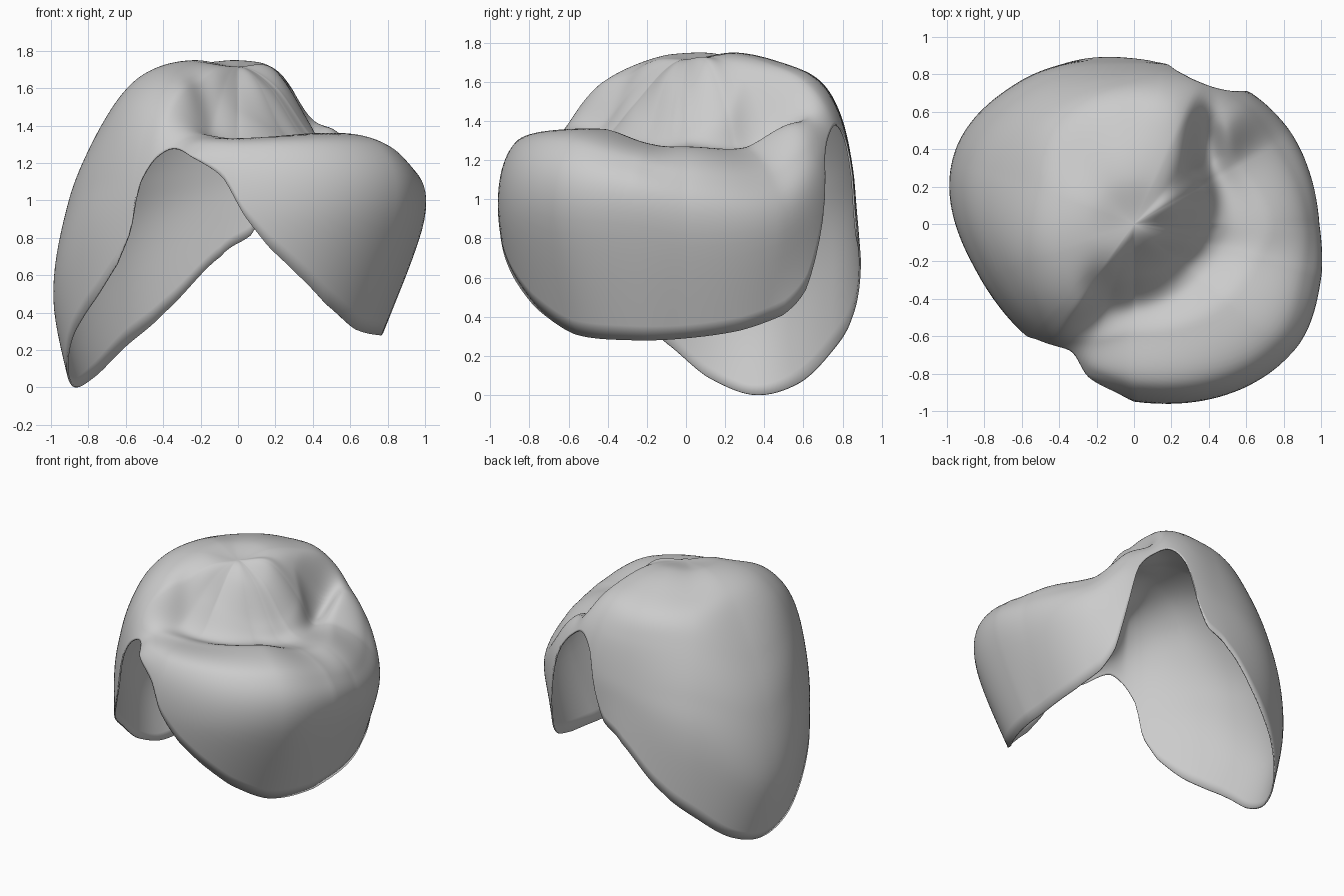
import bpy, bmesh, math
from math import radians, cos, sin, exp

default = bpy.data.objects.get("Cube")
if default:
    bpy.data.objects.remove(default, do_unlink=True)

COLUMNS, ROWS = 240, 64
CROWN_Z = 1.715

# Radius and height from crown to hem, one profile for each angle from +x
ANGLES = [0, 30, 48, 65, 95, 130, 160, 200, 235, 252, 270, 320, 345]
BACK_PROFILES = [
    [(.2, 1.61), (.38, 1.36), (.5, 1.27), (.74, 1.26), (.93, 1.12), (.98, .85), (.74, .2)],
    [(.22, 1.70), (.41, 1.46), (.51, 1.27), (.66, 1.26), (.87, 1.12), (.97, .85), (.79, .2)],
    [(.22, 1.72), (.39, 1.62), (.55, 1.38), (.73, 1.40), (.87, 1.26), (.94, .95), (.9, .2)],
    [(.25, 1.74), (.48, 1.69), (.67, 1.60), (.81, 1.44), (.88, 1.2), (.89, .9), (.86, .2)],
    [(.25, 1.75), (.48, 1.70), (.68, 1.60), (.78, 1.43), (.85, 1.15), (.88, .9), (.92, .4)],
    [(.25, 1.74), (.48, 1.68), (.66, 1.59), (.78, 1.42), (.91, 1.1), (.98, .7), (.94, -.06)],
    [(.25, 1.75), (.45, 1.70), (.61, 1.58), (.8, 1.30), (.95, .95), (1.03, .45), (.92, -.06)],
]
FRONT_PROFILES = [
    [(.25, 1.74), (.47, 1.69), (.63, 1.56), (.74, 1.36), (.82, 1.1), (.87, .75), (.85, .1)],
    [(.2, 1.71), (.45, 1.64), (.62, 1.52), (.74, 1.35), (.81, 1.1), (.83, .8), (.82, .3)],
    [(.14, 1.68), (.33, 1.54), (.5, 1.38), (.66, 1.35), (.81, 1.28), (.87, 1.1), (.85, .5)],
    [(.11, 1.66), (.27, 1.48), (.43, 1.31), (.6, 1.33), (.86, 1.29), (.95, .95), (.86, .3)],
    [(.14, 1.63), (.3, 1.37), (.43, 1.28), (.66, 1.36), (.99, 1.29), (1.08, .94), (.8, .2)],
    [(.17, 1.61), (.34, 1.36), (.46, 1.26), (.7, 1.28), (.95, 1.19), (1.03, .92), (.76, .2)],
]
PROFILES = BACK_PROFILES + FRONT_PROFILES

# Hem height by angle: two long flaps with an arched gap on either side
HEM = [(0, .29), (20, .33), (35, .41), (42, .54), (47, .82), (52, 1.18), (60, 1.34),
       (68, 1.38), (75, 1.28), (80, 1.0), (85, .82), (96, .7), (115, .4), (129, .22),
       (143, .06), (158, 0), (173, .09), (186, .26), (197, .38), (208, .5), (219, .66),
       (226, .84), (229, 1.08), (235, 1.22), (243, 1.28), (255, 1.22), (265, 1.12),
       (272, .92), (280, .75), (290, .6), (302, .44), (318, .31), (340, .28), (360, .29)]

# Soft dents: x, y, width x, width y, depth
DENTS = [(.4, .46, .07, .18, .07), (-.17, -.36, .09, .12, .06)]


def spline(a, b, c, d, t):
    return b + .5 * t * (c - a + t * (2*a - 5*b + 4*c - d + t * (3*(b - c) + d - a)))


def spline_pair(p, t):
    return tuple(spline(*(q[i] for q in p), t) for i in (0, 1))


def hem_height(angle):
    """Rounded hem line through the listed heights."""
    count = len(HEM) - 1
    for k in range(count):
        (a, _), (b, _) = HEM[k], HEM[k + 1]
        if angle <= b:
            near = [HEM[(k + i) % count][1] for i in (-1, 0, 1, 2)]
            return max(spline(*near, (angle - a) / (b - a)), 0)


def column_profile(angle):
    """Blend the neighbouring profiles and put the crown centre first."""
    count = len(ANGLES)
    k = max(i for i in range(count) if ANGLES[i] <= angle)
    after = ANGLES[k + 1] if k + 1 < count else 360
    t = (angle - ANGLES[k]) / (after - ANGLES[k])
    near = [PROFILES[(k + i) % count] for i in (-1, 0, 1, 2)]
    return [(0, CROWN_Z)] + [spline_pair(p, t) for p in zip(*near)]


def along(points, u):
    last = len(points) - 1
    k = min(int(u), last - 1)
    p = [points[min(max(i, 0), last)] for i in (k - 1, k, k + 1, k + 2)]
    if k == 0:
        p[0] = (-points[1][0], points[1][1])
    return spline_pair(p, u - k)


def hem_parameter(points, height):
    low, high = 3.0, len(points) - 1.0
    for _ in range(24):
        mid = (low + high) / 2
        if along(points, mid)[1] > height:
            low = mid
        else:
            high = mid
    return low


def dented(x, y, z):
    fade = min(max((z - 1.15) / .15, 0), 1)
    for cx, cy, wx, wy, depth in DENTS:
        z -= fade * depth * exp(-((x - cx) / wx)**2 - ((y - cy) / wy)**2)
    return x, y, z


# Hat shell swept around the crown
bm = bmesh.new()
centre = bm.verts.new(dented(0, 0, CROWN_Z))
rings = []
for c in range(COLUMNS):
    angle = 360 * c / COLUMNS
    points = column_profile(angle)
    end = hem_parameter(points, hem_height(angle))
    column = []
    for row in range(1, ROWS + 1):
        r, z = along(points, end * row / ROWS)
        column.append(bm.verts.new(dented(r * cos(radians(angle)), r * sin(radians(angle)), z)))
    rings.append(column)
for c, left in enumerate(rings):
    right = rings[(c + 1) % COLUMNS]
    bm.faces.new((centre, left[0], right[0]))
    for i in range(ROWS - 1):
        bm.faces.new((left[i], left[i + 1], right[i + 1], right[i]))

mesh = bpy.data.meshes.new("hat_shell")
bm.to_mesh(mesh)
bm.free()
hat = bpy.data.objects.new("hat_shell", mesh)
bpy.context.collection.objects.link(hat)

# Thin cloth thickness, grown inward
cloth = hat.modifiers.new("cloth_thickness", "SOLIDIFY")
cloth.thickness = .01
cloth.offset = -1

# Plain grey cloth
grey = bpy.data.materials.new("grey_cloth")
grey.use_nodes = True
colour = (.6, .6, .6, 1)
grey.diffuse_color = colour
grey.node_tree.nodes["Principled BSDF"].inputs["Base Color"].default_value = colour
mesh.materials.append(grey)

bpy.context.view_layer.objects.active = hat
hat.select_set(True)
bpy.ops.object.shade_smooth_by_angle(angle=radians(50))
